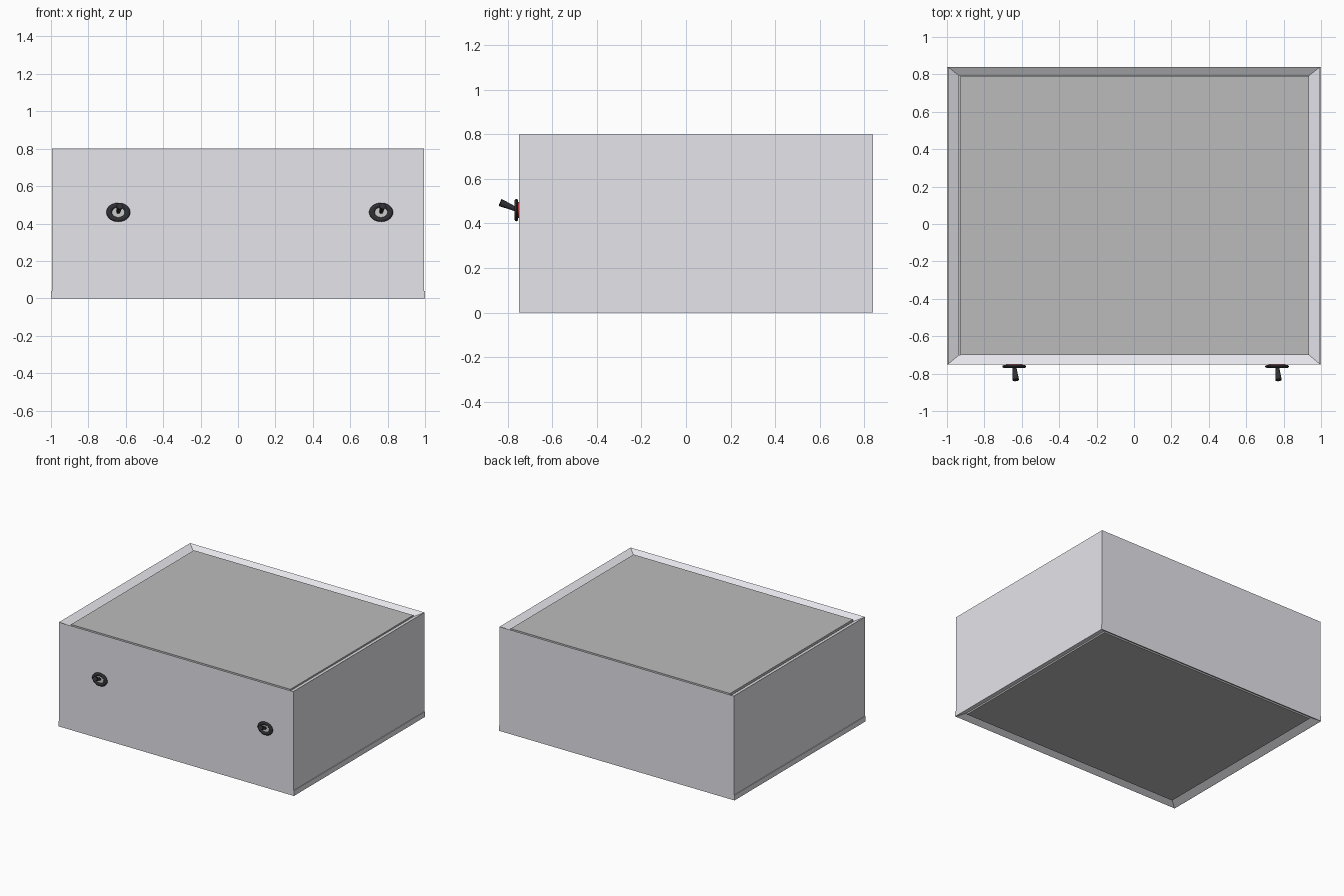
import bpy, bmesh
from math import radians
from mathutils import Vector

if "Cube" in bpy.data.objects:
    bpy.data.objects.remove(bpy.data.objects["Cube"])


def material(name, rgb):
    m = bpy.data.materials.new(name)
    m.diffuse_color = (*rgb, 1)
    m.use_nodes = True
    m.node_tree.nodes["Principled BSDF"].inputs["Base Color"].default_value = m.diffuse_color
    return m


CASE = material("pale_grey", (0.78, 0.78, 0.83))
PANEL = material("mid_grey", (0.5, 0.5, 0.5))
BLACK = material("black", (0.03, 0.03, 0.035))
METAL = material("light_metal", (0.6, 0.6, 0.6))
RED = material("red", (0.6, 0.05, 0.05))


def finish(name, mat, smooth=False):
    ob = bpy.context.object
    ob.name = name
    ob.data.materials.append(mat)
    bpy.ops.object.transform_apply(location=False, rotation=True, scale=True)
    if smooth:
        bpy.ops.object.shade_smooth_by_angle(angle=radians(40))
    return ob


def box(name, lo, hi, mat):
    lo, hi = Vector(lo), Vector(hi)
    bpy.ops.mesh.primitive_cube_add(size=1, location=(lo + hi) / 2)
    bpy.context.object.scale = hi - lo
    return finish(name, mat)


def cylinder(name, start, end, r1, r2, mat, flatten=1.0):
    start, end = Vector(start), Vector(end)
    d = end - start
    bpy.ops.mesh.primitive_cone_add(vertices=24, radius1=r1, radius2=r2, depth=d.length,
                                    location=(start + end) / 2)
    ob = bpy.context.object
    ob.rotation_euler = d.to_track_quat('Z', 'Y').to_euler()
    ob.scale = (1, flatten, 1)
    return finish(name, mat, True)


# Case walls: a rectangular tube whose top and bottom rims slope inwards
loops = [(0.995, -0.75, 0.84, 0.0), (0.995, -0.75, 0.84, 0.8),
         (0.935, -0.70, 0.793, 0.77), (0.935, -0.70, 0.793, 0.03)]
bm = bmesh.new()
rings = [[bm.verts.new(p) for p in ((-x, a, z), (x, a, z), (x, b, z), (-x, b, z))]
         for x, a, b, z in loops]
for i in range(4):
    r, s = rings[i], rings[(i + 1) % 4]
    for j in range(4):
        k = (j + 1) % 4
        bm.faces.new((r[j], r[k], s[k], s[j]))
bmesh.ops.recalc_face_normals(bm, faces=bm.faces)
mesh = bpy.data.meshes.new("case_walls")
bm.to_mesh(mesh)
bm.free()
mesh.materials.append(CASE)
bpy.context.collection.objects.link(bpy.data.objects.new("case_walls", mesh))

# Recessed lid and base
box("top_panel", (-0.927, -0.70, 0.755), (0.935, 0.79, 0.782), PANEL)
box("bottom_panel", (-0.935, -0.70, 0.018), (0.935, 0.793, 0.045), PANEL)

# Thin strips along the foot of each side
for side, a, b in (("left", -1, -0.995), ("right", 0.995, 1)):
    box(side + "_foot_strip", (a, -0.75, 0), (b, 0.84, 0.04), CASE)

# Toggle switches on the front
for side, x in (("left", -0.64), ("right", 0.765)):
    z = 0.46
    cylinder(side + "_switch_collar", (x, -0.745, z), (x, -0.757, z), 0.045, 0.045, RED, 0.79)
    cylinder(side + "_switch_plate", (x, -0.75, z), (x, -0.761, z), 0.04, 0.04, METAL, 0.79)
    bpy.ops.mesh.primitive_torus_add(major_segments=32, minor_segments=12, major_radius=0.049,
                                     minor_radius=0.015, location=(x, -0.762, z),
                                     rotation=(radians(90), 0, 0))
    bpy.context.object.scale = (1, 0.79, 0.55)
    finish(side + "_switch_ring", BLACK, True)
    cylinder(side + "_switch_lever", (x, -0.755, z), (x + 0.008, -0.834, z + 0.034),
             0.009, 0.017, BLACK)
